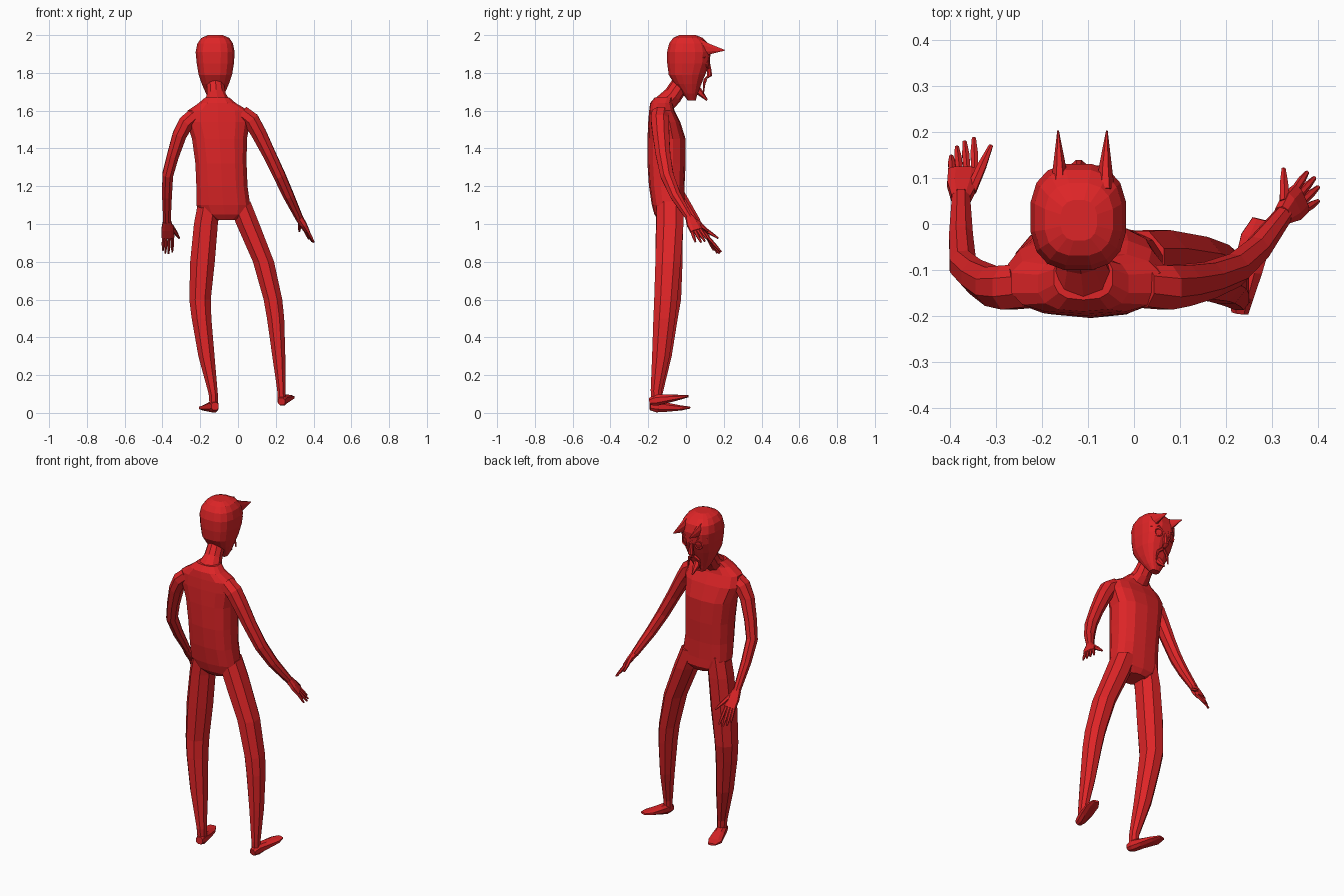
import bpy, bmesh, math
from mathutils import Vector

red = bpy.data.materials.new("red")
red.diffuse_color = (0.73, 0.018, 0.02, 1)


def loft(name, rings, sides=8, p=2.0, level=False, ref=(1, 0, 0)):
    """Skin rings of (x, y, z, half width, half depth) along a path."""
    bm = bmesh.new()
    pts = [Vector(r[:3]) for r in rings]
    loops = []
    for i, r in enumerate(rings):
        t = (pts[min(i + 1, len(pts) - 1)] - pts[max(i - 1, 0)]).normalized()
        if level:
            t = Vector((0, 0, math.copysign(1, t.z)))
        u = Vector(ref)
        u = (u - t * u.dot(t)).normalized()
        v = t.cross(u)
        loop = []
        for k in range(sides):
            a = 2 * math.pi * (k + 0.5) / sides
            c, s = math.cos(a), math.sin(a)
            c = math.copysign(abs(c) ** (2 / p), c)
            s = math.copysign(abs(s) ** (2 / p), s)
            loop.append(bm.verts.new(pts[i] + u * c * r[3] + v * s * r[4]))
        loops.append(loop)
    for a, b in zip(loops, loops[1:]):
        for k in range(sides):
            n = (k + 1) % sides
            bm.faces.new((a[k], a[n], b[n], b[k]))
    bm.faces.new(loops[0])
    bm.faces.new(loops[-1])
    bmesh.ops.recalc_face_normals(bm, faces=bm.faces)
    me = bpy.data.meshes.new(name)
    bm.to_mesh(me)
    bm.free()
    ob = bpy.data.objects.new(name, me)
    bpy.context.collection.objects.link(ob)
    me.materials.append(red)
    return ob


def hand(side, wrist, knuckle, spread, tips, thumb):
    """Flat palm, four fingers and a thumb."""
    w, k, s = Vector(wrist), Vector(knuckle), Vector(spread).normalized()
    loft(side + "_palm", [(*w, .022, .02), (*w.lerp(k, .5), .035, .018),
                          (*k, .036, .013)], 8, 2.6, ref=s)
    for i, tip in enumerate(tips):
        base, tip = k + s * (i - 1.5) * .018, Vector(tip)
        base = base.lerp(w, .1)
        loft(f"{side}_finger_{i + 1}", [(*base, .009, .009),
             (*base.lerp(tip, .6), .009, .008), (*tip, .005, .005)], 6, ref=s)
    base, tip = w.lerp(k, .3) + s * .02, Vector(thumb)
    loft(side + "_thumb", [(*base, .013, .012), (*base.lerp(tip, .55), .011, .01),
                           (*tip, .005, .005)], 6, ref=s)


# Torso
loft("torso", [(-.11, -.115, 1.67, .065, .05), (-.11, -.13, 1.64, .10, .06),
               (-.105, -.128, 1.60, .165, .067), (-.105, -.115, 1.54, .172, .085),
               (-.098, -.103, 1.45, .148, .101), (-.09, -.103, 1.32, .138, .101),
               (-.085, -.102, 1.2, .138, .094), (-.078, -.095, 1.1, .145, .086),
               (-.07, -.087, 1.05, .125, .08), (-.065, -.085, 1.02, .06, .06)],
     14, 2.7, True)

# Neck and head
loft("neck", [(-.11, -.12, 1.63, .075, .055), (-.115, -.07, 1.68, .052, .05),
              (-.12, -.03, 1.74, .047, .048), (-.12, 0, 1.8, .05, .05)], 10)
loft("head", [(-.12, .03, 1.655, .028, .022), (-.12, .022, 1.69, .05, .04),
              (-.12, .01, 1.74, .072, .072), (-.12, .005, 1.79, .09, .098),
              (-.12, .013, 1.85, .1, .114), (-.121, .015, 1.91, .105, .117),
              (-.121, .014, 1.955, .096, .105), (-.12, .01, 1.985, .075, .08),
              (-.12, .008, 2.0, .04, .045)], 16, 2.6, True)

# Horns, eyes and ears on both sides of the face
for sx, side in ((-1, "left"), (1, "right")):
    x = -.112 + sx * .05
    loft(side + "_horn", [(x, .07, 1.935, .022, .048), (x, .125, 1.925, .015, .03),
                          (x + sx * .003, .203, 1.92, .002, .003)], 8)
    ex = -.12 + sx * .045
    bpy.ops.mesh.primitive_torus_add(major_radius=.022, minor_radius=.005,
                                     major_segments=12, minor_segments=4,
                                     location=(ex, .117, 1.845),
                                     rotation=(math.pi / 2, 0, -sx * .3))
    rim = bpy.context.object
    rim.name = side + "_eye_rim"
    rim.data.materials.append(red)
    loft(side + "_brow", [(-.12 + sx * .012, .122, 1.862, .006, .007),
                          (-.12 + sx * .045, .122, 1.886, .006, .007),
                          (-.12 + sx * .085, .09, 1.882, .004, .004)], 6, ref=(0, 1, 0))
    # Drooping moustache
    loft(side + "_moustache", [(-.12 + sx * .005, .103, 1.765, .009, .009),
                               (-.12 + sx * .03, .096, 1.745, .008, .009),
                               (-.12 + sx * .042, .092, 1.69, .003, .004)], 6, ref=(0, 1, 0))

# Nose and goatee
loft("nose", [(-.12, .115, 1.865, .008, .01), (-.12, .122, 1.82, .013, .013),
              (-.12, .125, 1.785, .017, .015), (-.12, .105, 1.77, .01, .01)], 8, level=True)
loft("goatee", [(-.12, .055, 1.715, .022, .022), (-.12, .08, 1.69, .018, .016),
                (-.12, .112, 1.655, .004, .005)], 6)

# Arms
loft("left_arm", [(-.225, -.135, 1.575, .045, .05), (-.275, -.138, 1.535, .045, .052),
                  (-.31, -.135, 1.47, .04, .046), (-.345, -.115, 1.36, .034, .04),
                  (-.372, -.09, 1.26, .031, .037), (-.376, -.03, 1.15, .028, .031),
                  (-.376, .06, 1.01, .021, .021)], 8)
loft("right_arm", [(.02, -.135, 1.585, .045, .05), (.07, -.138, 1.55, .047, .052),
                   (.11, -.133, 1.48, .043, .048), (.165, -.122, 1.37, .037, .042),
                   (.22, -.1, 1.255, .034, .038), (.268, -.055, 1.15, .03, .031),
                   (.325, .02, 1.03, .021, .021)], 8)

# Hands
hand("left", (-.376, .055, 1.015), (-.37, .115, .93), (1, 0, 0),
     [(-.397, .147, .86), (-.385, .167, .845), (-.368, .178, .843), (-.348, .186, .852)],
     (-.311, .17, .925))
hand("right", (.323, .018, 1.035), (.362, .055, .965), (-.35, .85, .2),
     [(.4, .05, .905), (.4, .08, .903), (.392, .1, .908), (.376, .112, .92)],
     (.325, .12, .96))

# Legs
loft("left_leg", [(-.15, -.09, 1.12, .065, .075), (-.17, -.088, 1.0, .068, .077),
                  (-.188, -.09, .8, .07, .077), (-.201, -.094, .6, .061, .073),
                  (-.193, -.107, .5, .056, .068), (-.167, -.127, .3, .046, .055),
                  (-.131, -.155, .1, .026, .033), (-.128, -.155, .04, .024, .03)],
     8, 2.2, True)
loft("right_leg", [(.005, -.085, 1.12, .065, .075), (.052, -.085, 1.0, .066, .077),
                   (.135, -.095, .8, .06, .072), (.185, -.107, .6, .053, .066),
                   (.199, -.115, .5, .049, .062), (.216, -.133, .3, .037, .05),
                   (.229, -.158, .12, .023, .031), (.231, -.158, .07, .023, .028)],
     8, 2.2, True)

# Feet
loft("left_foot", [(-.122, -.19, .035, .02, .022), (-.128, -.155, .035, .028, .034),
                   (-.145, -.1, .03, .034, .025), (-.17, -.03, .026, .04, .014),
                   (-.182, .018, .028, .022, .006)], 8, 2.4)
loft("right_foot", [(.23, -.192, .06, .02, .02), (.235, -.155, .068, .027, .032),
                    (.247, -.1, .075, .034, .024), (.266, -.03, .083, .036, .013),
                    (.276, .01, .088, .02, .006)], 8, 2.4)
